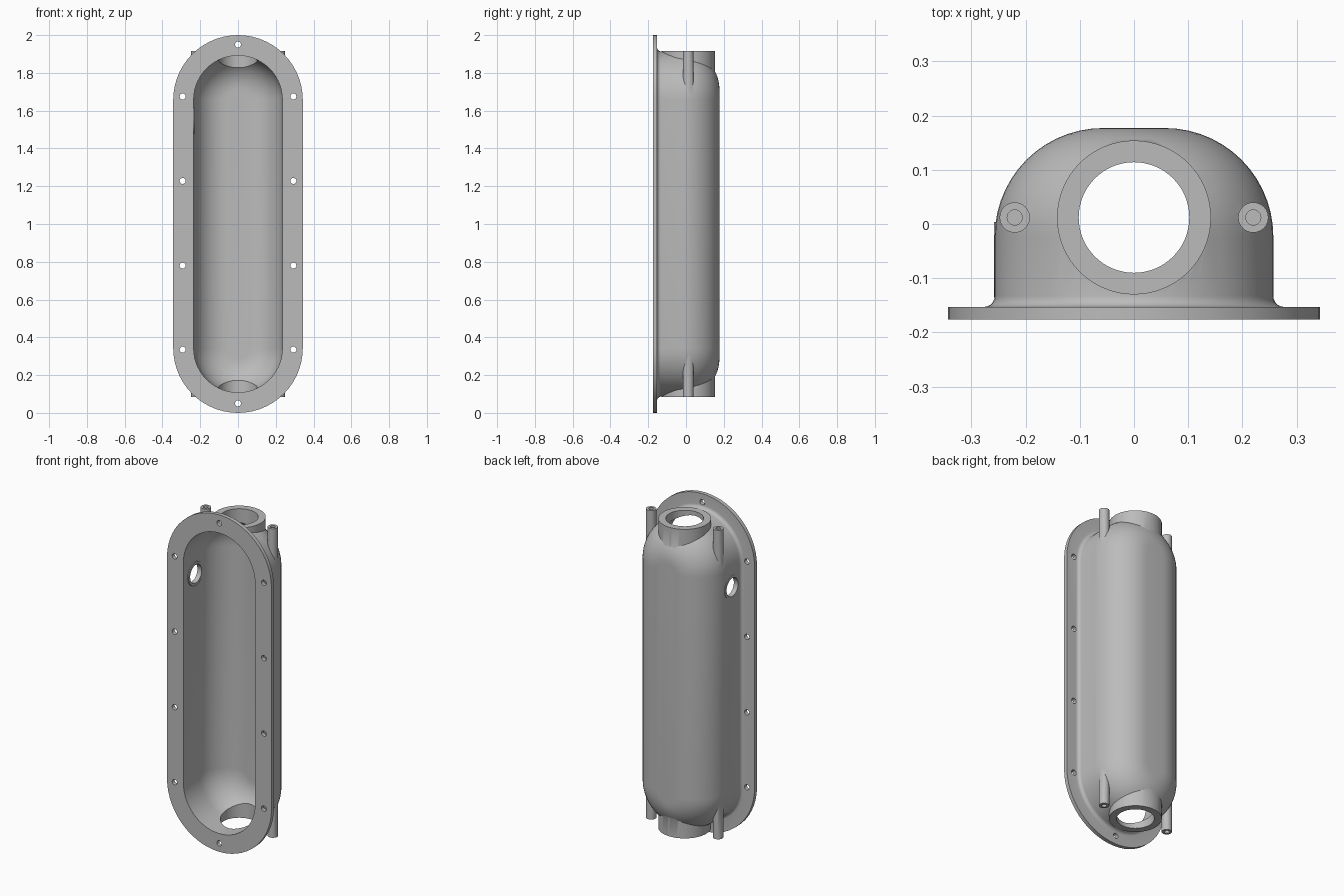
import bpy, bmesh, math
from mathutils import Matrix

if "Cube" in bpy.data.objects:
    bpy.data.objects.remove(bpy.data.objects["Cube"])

TOP_Z, BOTTOM_Z = 1.657, 0.343   # centres of the rounded ends
PIPE_Y = 0.012                   # depth of the end pipes and posts

grey = bpy.data.materials.new("cast_grey")
grey.use_nodes = True
grey.diffuse_color = (0.5, 0.5, 0.5, 1)
grey.node_tree.nodes["Principled BSDF"].inputs["Base Color"].default_value = (0.5, 0.5, 0.5, 1)


def finish(bm, name):
    bmesh.ops.recalc_face_normals(bm, faces=bm.faces)
    mesh = bpy.data.meshes.new(name)
    bm.to_mesh(mesh)
    bm.free()
    mesh.materials.append(grey)
    ob = bpy.data.objects.new(name, mesh)
    bpy.context.collection.objects.link(ob)
    return ob


def stadium_loft(name, profile, steps=28):
    """Closed solid from upright stadium rings given as (radius, y)."""
    bm = bmesh.new()
    rings = []
    for r, y in profile:
        ring = []
        for centre, start in ((TOP_Z, 0), (BOTTOM_Z, math.pi)):
            for i in range(steps + 1):
                a = start + math.pi * i / steps
                ring.append(bm.verts.new((r * math.cos(a), y, centre + r * math.sin(a))))
        rings.append(ring)
    count = len(rings[0])
    for a, b in zip(rings, rings[1:]):
        for i in range(count):
            j = (i + 1) % count
            bm.faces.new((a[i], a[j], b[j], b[i]))
    bm.faces.new(rings[0])
    bm.faces.new(rings[-1])
    return finish(bm, name)


def cylinder(name, radius, centre, length, axis="Z", sides=32):
    turn = {"Z": Matrix(), "X": Matrix.Rotation(math.pi / 2, 4, "Y"),
            "Y": Matrix.Rotation(math.pi / 2, 4, "X")}[axis]
    bm = bmesh.new()
    bmesh.ops.create_cone(bm, cap_ends=True, segments=sides, radius1=radius, radius2=radius,
                          depth=length, matrix=Matrix.Translation(centre) @ turn)
    return finish(bm, name)


def combine(target, tool, operation):
    tool.hide_render = True
    mod = target.modifiers.new(operation.lower(), "BOOLEAN")
    mod.operation, mod.object, mod.solver = operation, tool, "EXACT"
    bpy.context.view_layer.objects.active = target
    bpy.ops.object.modifier_apply(modifier=mod.name)
    bpy.data.objects.remove(tool)


def rounded_back(radius, fillet, back_y, steps=14):
    """Profile points of the large fillet that closes the back."""
    angles = [math.pi / 2 * i / steps for i in range(steps + 1)]
    return [(radius - fillet + fillet * math.cos(a), back_y - fillet + fillet * math.sin(a))
            for a in angles]


# Flange and domed shell with a small fillet between them
foot = [(0.277 - 0.02 * math.sin(a), -0.133 - 0.02 * math.cos(a))
        for a in (math.pi / 2 * i / 5 for i in range(6))]
housing = stadium_loft("flanged_housing", [(0.343, -0.176), (0.343, -0.153)] + foot
                       + rounded_back(0.257, 0.2, 0.177))

# End pipes and slim posts, top and bottom
for z in (1.787, 0.213):
    combine(housing, cylinder("end_pipe", 0.142, (0, PIPE_Y, z), 0.26, sides=64), "UNION")
    for x in (-0.22, 0.22):
        combine(housing, cylinder("post", 0.028, (x, PIPE_Y, z), 0.26, sides=24), "UNION")

# Hollow inside, open at the front
cavity = stadium_loft("cavity", [(0.235, -0.2)] + rounded_back(0.235, 0.178, 0.155))
combine(housing, cavity, "DIFFERENCE")

# Side port ring and its bore on the right wall
combine(housing, cylinder("port_ring", 0.07, (-0.244, -0.066, 1.547), 0.028, "X", 40), "UNION")
combine(housing, cylinder("port_bore", 0.054, (-0.26, -0.066, 1.547), 0.16, "X", 40), "DIFFERENCE")

# Bore through both end pipes, blind holes in the posts
combine(housing, cylinder("pipe_bore", 0.102, (0, PIPE_Y, 1), 2.2, sides=64), "DIFFERENCE")
for z in (1.9, 0.1):
    for x in (-0.22, 0.22):
        combine(housing, cylinder("post_bore", 0.014, (x, PIPE_Y, z), 0.1, sides=20), "DIFFERENCE")

# Bolt holes around the flange
bolts = [(0, 0.05), (0, 1.95)]
bolts += [(x, z) for x in (-0.293, 0.293) for z in (0.335, 0.78, 1.228, 1.675)]
for x, z in bolts:
    combine(housing, cylinder("bolt_hole", 0.016, (x, -0.165, z), 0.06, "Y", 20), "DIFFERENCE")

# Smooth curves, crisp machined edges
bpy.ops.object.select_all(action="DESELECT")
housing.select_set(True)
bpy.context.view_layer.objects.active = housing
bpy.ops.object.shade_smooth_by_angle(angle=math.radians(30))
